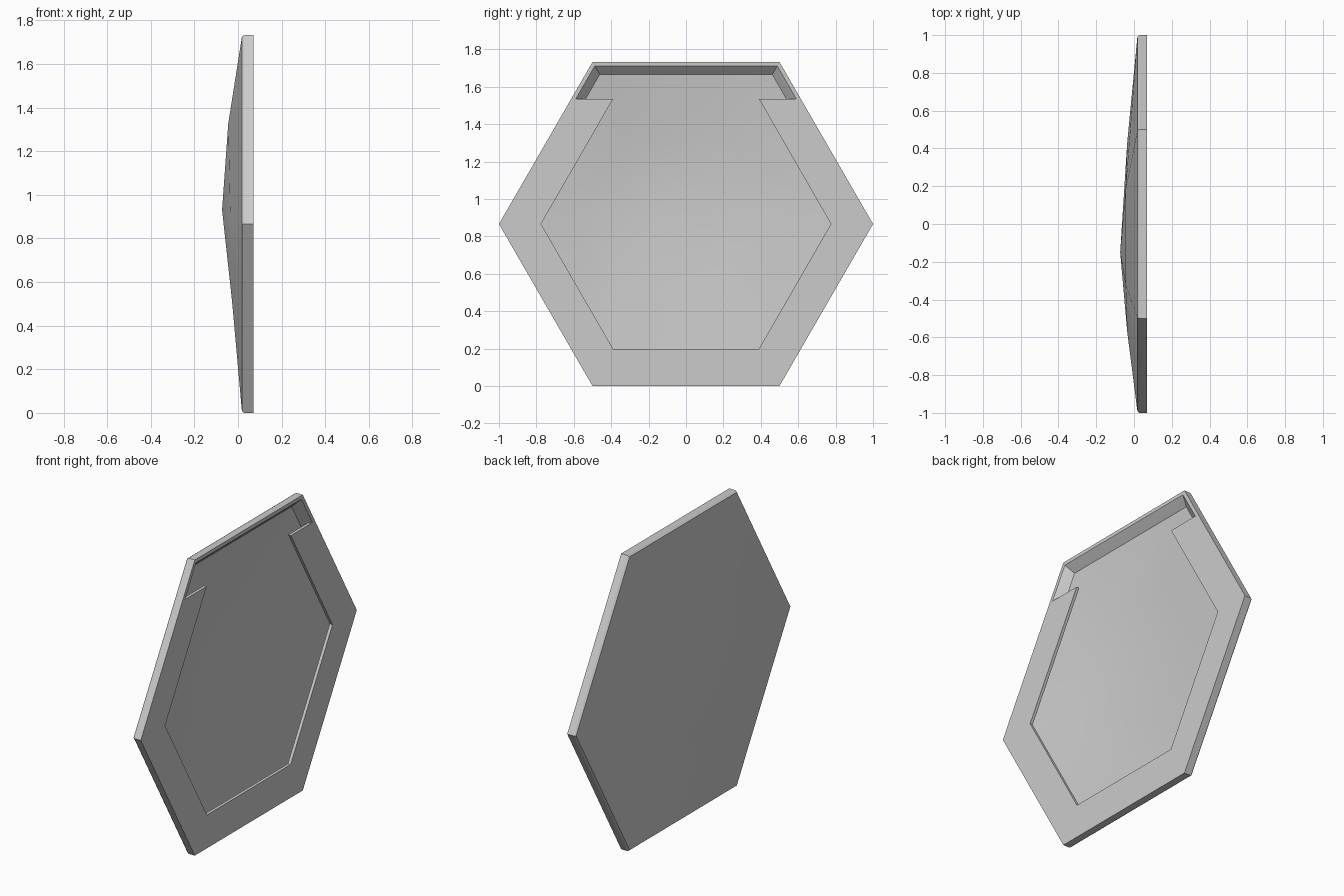
import bpy, bmesh, math

if "Cube" in bpy.data.objects:
    bpy.data.objects.remove(bpy.data.objects["Cube"], do_unlink=True)

MID_Z = math.sqrt(3) / 2
FRONT = 0.07
LIP_BACK = 0.052
FLOOR_EDGE = 0.025
FLOOR_R = 0.923
NOTCH_Z = 1.535
SHELL = 0.014

grey = bpy.data.materials.new("light_grey")
grey.use_nodes = True
grey.diffuse_color = (0.6, 0.6, 0.6, 1)
grey.node_tree.nodes["Principled BSDF"].inputs["Base Color"].default_value = grey.diffuse_color


def hexagon(r, x):
    """Upright hexagon facing along x, with points at both sides."""
    return [(x, r * math.cos(k * math.pi / 3), MID_Z + r * math.sin(k * math.pi / 3))
            for k in range(6)]


def dome_ring(offset):
    """Middle ring of the shallow dome, bulging more towards the top."""
    return [(-0.036 - 0.01 * math.sin(k * math.pi / 3) + offset,
             -0.07 + 0.5 * math.cos(k * math.pi / 3),
             0.92 + 0.47 * math.sin(k * math.pi / 3)) for k in range(6)]


def cavity_radius(x):
    """Radius of the sloping inner wall at depth x."""
    return FLOOR_R + (x - FLOOR_EDGE) * 1.18


def opening(r, x):
    """Hexagonal window widened at the top into a slot of radius r."""
    window = hexagon(0.775, x)
    slot = hexagon(r, x)
    half = r - (NOTCH_Z - MID_Z) / math.sqrt(3)
    corner = [(x, s * half, NOTCH_Z) for s in (1, -1)]
    inner = [(x, s * 0.39, NOTCH_Z) for s in (1, -1)]
    return [window[0], inner[0], corner[0], slot[1], slot[2],
            corner[1], inner[1], window[3], window[4], window[5]]


def loft(name, rings, tip=None):
    """Closed solid through the rings, ending in a cap or a point."""
    bm = bmesh.new()
    loops = [[bm.verts.new(p) for p in ring] for ring in rings]
    n = len(loops[0])
    bm.faces.new(loops[0])
    for a, b in zip(loops, loops[1:]):
        for i in range(n):
            j = (i + 1) % n
            bm.faces.new((a[i], a[j], b[j], b[i]))
    if tip:
        point = bm.verts.new(tip)
        for i in range(n):
            bm.faces.new((loops[-1][i], loops[-1][(i + 1) % n], point))
    else:
        bm.faces.new(loops[-1])
    bmesh.ops.recalc_face_normals(bm, faces=bm.faces)
    mesh = bpy.data.meshes.new(name)
    bm.to_mesh(mesh)
    bm.free()
    mesh.materials.append(grey)
    obj = bpy.data.objects.new(name, mesh)
    bpy.context.collection.objects.link(obj)
    return obj


# Outer body: straight rim, small chamfer and domed back
case = loft("hexagonal_case",
            [hexagon(1, FRONT), hexagon(1, 0.028), hexagon(0.992, 0.018), dome_ring(0)],
            (-0.073, -0.15, 0.93))

# Hollow chamber behind the front lip
chamber = loft("chamber_cutter",
               [hexagon(cavity_radius(LIP_BACK), LIP_BACK),
                hexagon(FLOOR_R, FLOOR_EDGE), dome_ring(SHELL)],
               (-0.073 + SHELL, -0.15, 0.93))

# Window and slot cut through the lip
window = loft("window_cutter",
              [opening(cavity_radius(0.08), 0.08),
               opening(cavity_radius(0.051) - 0.001, 0.051)])

bpy.ops.object.select_all(action="DESELECT")
case.select_set(True)
bpy.context.view_layer.objects.active = case
for cutter in (chamber, window):
    cutter.hide_render = True
    mod = case.modifiers.new(cutter.name, "BOOLEAN")
    mod.operation = "DIFFERENCE"
    mod.solver = "EXACT"
    mod.object = cutter
    bpy.ops.object.modifier_apply(modifier=mod.name)
    bpy.data.objects.remove(cutter, do_unlink=True)

bpy.ops.object.shade_smooth_by_angle(angle=math.radians(20))
